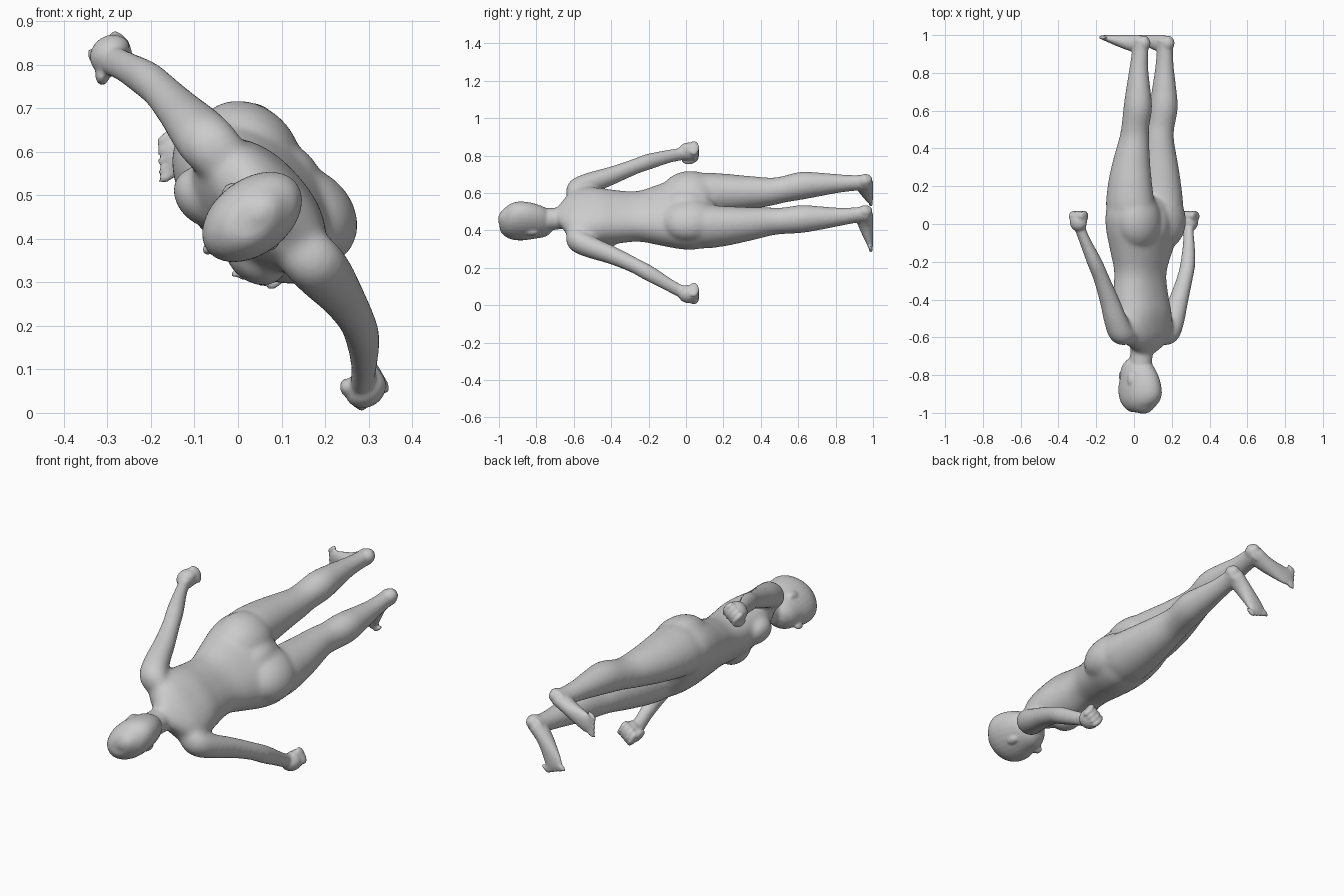
import bpy, bmesh, math
from mathutils import Vector

if "Cube" in bpy.data.objects:
    bpy.data.objects.remove(bpy.data.objects["Cube"])

# Body frame: s = sideways, y = down the body (head at -1), t = forward.
SIDE, FWD = Vector((0.607, 0, -0.795)), Vector((-0.795, 0, -0.607))
BOTH = (-1, 1)
bm = bmesh.new()


def place(p, sign, lean=True):
    """Body frame to world, with the slight lean and twist of the pose."""
    s = p.x * sign + ((-0.015 - 0.03 * p.y) if lean else 0)
    twist = 0.075 * max(0, 1 - (s / 0.48) ** 4) * min(1, max(0, (0.6 - p.y) / 0.3, 0)) * (p.y > -0.68)
    return Vector((0, min(p.y, 1.001), 0.44)) + SIDE * s + FWD * (p.z - twist * s)


def smooth_path(st, steps=4):
    """Catmull-Rom through stations (s, y, t, half width, half depth)."""
    out = []
    for i in range(len(st) - 1):
        a, b, c, d = (st[max(0, min(len(st) - 1, i + k))] for k in (-1, 0, 1, 2))
        for j in range(steps):
            u = j / steps
            out.append([0.5 * (2 * q + (r - p) * u + (2 * p - 5 * q + 4 * r - w) * u * u
                        + (3 * q - p - 3 * r + w) * u ** 3) for p, q, r, w in zip(a, b, c, d)])
    return out + [list(st[-1])]


def tube(stations, signs=(1,), ref=(0, 0, 1), lean=True, n=28, square=2.0):
    st = smooth_path(stations)
    pts = [Vector(q[:3]) for q in st]
    circle = []
    for k in range(n):
        c, s = math.cos(2 * math.pi * k / n), math.sin(2 * math.pi * k / n)
        r = (abs(c) ** square + abs(s) ** square) ** (-1 / square)
        circle.append((c * r, s * r))
    for sign in signs:
        rings = []
        for i, q in enumerate(st):
            tan = (pts[min(i + 1, len(pts) - 1)] - pts[max(i - 1, 0)]).normalized()
            side = tan.cross(Vector(ref)).normalized()
            other = side.cross(tan)
            rings.append([bm.verts.new(place(pts[i] + side * q[3] * c + other * q[4] * s, sign, lean))
                          for c, s in circle])
        faces = [bm.faces.new(rings[0]), bm.faces.new(rings[-1])]
        for r0, r1 in zip(rings, rings[1:]):
            for k in range(n):
                m = (k + 1) % n
                faces.append(bm.faces.new((r0[k], r0[m], r1[m], r1[k])))
        bmesh.ops.recalc_face_normals(bm, faces=faces)


def blob(center, radii, signs=BOTH, lean=True):
    for sign in signs:
        new = bmesh.ops.create_uvsphere(bm, u_segments=24, v_segments=16, radius=1)['verts']
        for v in new:
            v.co = place(Vector([c + r * x for c, r, x in zip(center, radii, v.co)]), sign, lean)
        bmesh.ops.recalc_face_normals(bm, faces=list({f for v in new for f in v.link_faces}))


# Head with nose and ears
tube([(0, -.718, .035, .02, .02), (0, -.737, .022, .056, .066), (0, -.78, -.004, .074, .1),
      (0, -.82, -.02, .081, .118), (0, -.87, -.03, .086, .128), (0, -.92, -.035, .084, .124),
      (0, -.96, -.04, .07, .1), (0, -.99, -.045, .042, .057), (0, -1.004, -.045, .008, .01)])
blob((0, -.805, .086), (.014, .028, .022), (1,))
blob((.08, -.825, -.03), (.012, .032, .02))

# Neck
tube([(0, -.59, -.065, .09, .068), (0, -.64, -.055, .072, .062),
      (0, -.69, -.045, .059, .059), (0, -.77, -.035, .061, .068)])

# Torso and pelvis
tube([(0, -.685, -.055, .045, .04), (0, -.655, -.065, .095, .056), (0, -.625, -.068, .145, .075),
      (0, -.57, -.068, .18, .096), (0, -.48, -.057, .174, .118), (0, -.38, -.047, .16, .117),
      (0, -.26, -.048, .15, .11), (0, -.15, -.055, .182, .125), (0, -.04, -.065, .218, .141),
      (0, .05, -.072, .23, .14), (0, .11, -.078, .205, .12), (0, .15, -.08, .12, .07)], square=2.3)
blob((.098, .02, -.125), (.13, .155, .107))
blob((0, 0, -.125), (.1, .13, .1), (1,))
blob((.088, -.445, .022), (.08, .085, .062))

# Legs
tube([(.1, -.02, -.085, .085, .1), (.113, .08, -.085, .114, .13), (.115, .2, -.088, .107, .12),
      (.11, .33, -.096, .091, .1), (.103, .45, -.107, .075, .081), (.107, .52, -.117, .07, .075),
      (.112, .62, -.137, .073, .077), (.113, .72, -.143, .061, .065), (.112, .82, -.148, .047, .051),
      (.108, .91, -.155, .039, .045), (.106, .975, -.16, .04, .048)], BOTH)

# Feet and toes
tube([(.103, .974, -.208, .014, .018), (.104, .968, -.195, .03, .032), (.106, .953, -.16, .037, .048),
      (.118, .96, -.09, .037, .041), (.14, .974, -.02, .044, .028), (.156, .983, .02, .047, .019),
      (.165, .986, .04, .044, .014)], BOTH, ref=(0, 1, 0))
for i in range(5):
    big = 1.4 if i == 0 else 1
    blob((.137 + .0185 * i, .988, .062 - .012 * i), (.009 * big, .012, .028))

# Arms
tube([(.11, -.585, -.068, .045, .06), (.178, -.58, -.068, .062, .068), (.225, -.515, -.068, .058, .064),
      (.28, -.4, -.066, .049, .053), (.343, -.28, -.06, .041, .044), (.386, -.2, -.048, .041, .041),
      (.435, -.1, -.022, .032, .033), (.46, -.04, -.005, .029, .032), (.474, 0, 0, .033, .038)],
     BOTH, lean=False)

# Closed hands: palm, four curled fingers, thumb
blob((.482, .012, 0), (.044, .052, .05), lean=False)
for i in range(4):
    blob((.48, .042, -.036 + .023 * i), (.042, .029, .015), lean=False)
blob((.455, .015, .04), (.02, .038, .016), lean=False)


# Fuse everything into one skin
def make_object(mesh):
    ob = bpy.data.objects.new("body", mesh)
    bpy.context.collection.objects.link(ob)
    return ob


parts_mesh = bpy.data.meshes.new("parts")
bm.to_mesh(parts_mesh)
bm.free()
parts = make_object(parts_mesh)
fuse = parts.modifiers.new("fuse", 'REMESH')
fuse.mode = 'VOXEL'
fuse.voxel_size = 0.007
fuse.use_smooth_shade = True
skin = bpy.data.meshes.new_from_object(parts.evaluated_get(bpy.context.evaluated_depsgraph_get()))
bpy.data.objects.remove(parts)
body = make_object(skin)
body.name = "body"

# Blend the trunk, arms and legs strongly, the head, hands and feet lightly
trunk = body.vertex_groups.new(name="trunk")
for v in skin.vertices:
    s = abs((v.co - Vector((0, 0, 0.44))).dot(SIDE))
    w = min((v.co.y + .72) / .08, (.8 - v.co.y) / .3, (.43 - s) / .1, 1)
    if w > 0:
        trunk.add([v.index], w, 'REPLACE')
blend = body.modifiers.new("blend", 'SMOOTH')
blend.factor, blend.iterations, blend.vertex_group = 0.5, 40, "trunk"
soften = body.modifiers.new("soften", 'SMOOTH')
soften.factor, soften.iterations = 0.5, 3
